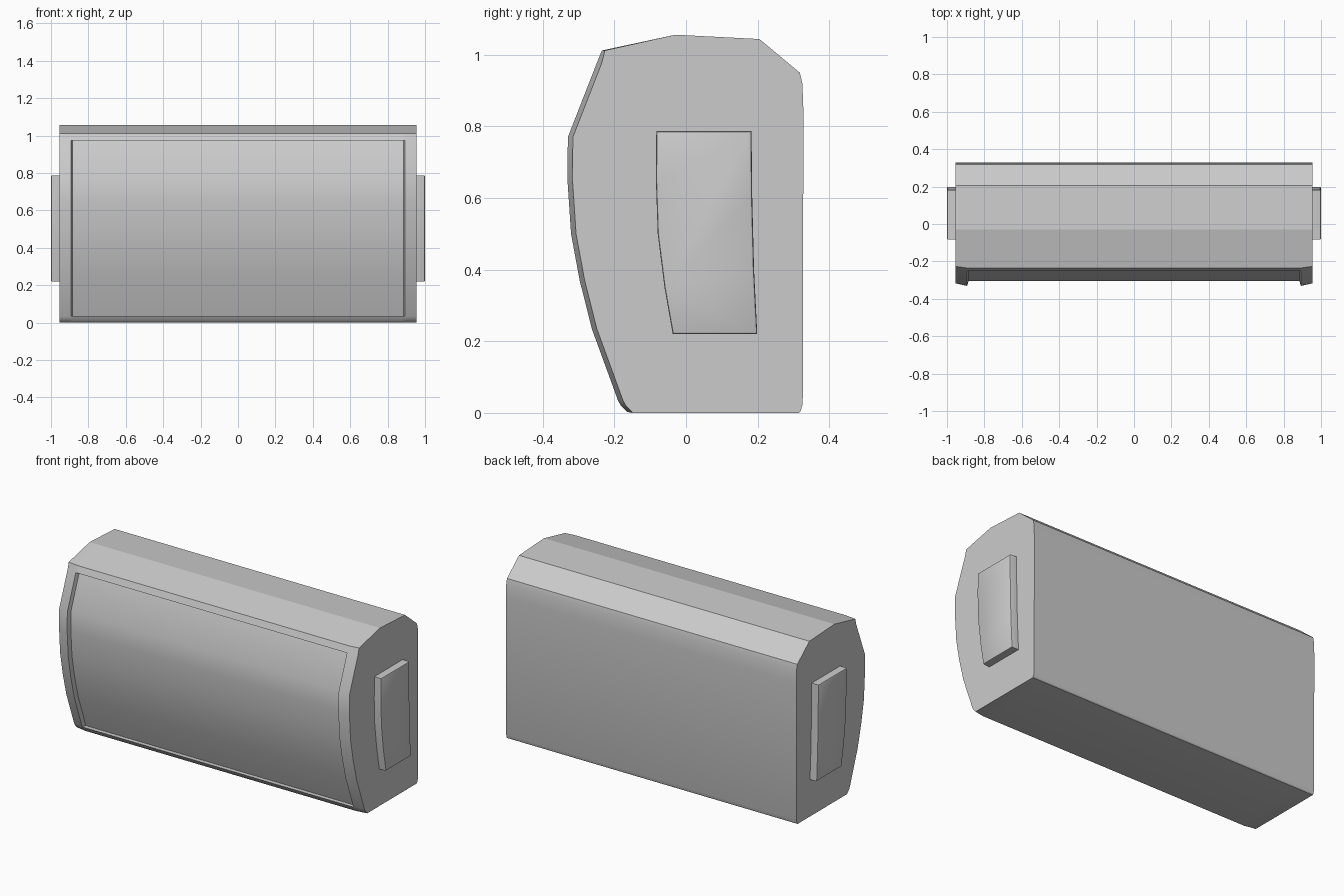
import bpy, bmesh, math

if "Cube" in bpy.data.objects:
    bpy.data.objects.remove(bpy.data.objects["Cube"])


def finish(bm, name, angle):
    bmesh.ops.remove_doubles(bm, verts=bm.verts, dist=0.0005)
    bmesh.ops.recalc_face_normals(bm, faces=bm.faces)
    me = bpy.data.meshes.new(name)
    bm.to_mesh(me)
    bm.free()
    ob = bpy.data.objects.new(name, me)
    bpy.context.collection.objects.link(ob)
    bpy.ops.object.select_all(action='DESELECT')
    ob.select_set(True)
    bpy.context.view_layer.objects.active = ob
    bpy.ops.object.shade_smooth_by_angle(angle=math.radians(angle))
    return ob


def loft(rings, sharp=()):
    """Skin a list of equal-length rings and cap both ends."""
    bm = bmesh.new()
    rows = [[bm.verts.new(p) for p in r] for r in rings]
    n = len(rows[0])
    for a, b in zip(rows, rows[1:]):
        for i in range(n):
            j = (i + 1) % n
            bm.faces.new((a[i], a[j], b[j], b[i]))
        for i in sharp:
            bm.edges.get((a[i], b[i])).smooth = False
    bm.faces.new(rows[0])
    bm.faces.new(rows[-1])
    return bm


# Body profile in (y, z): back and top, then the curved front, then the base
BACK = [(0.32, 0.005), (0.326, 0.025), (0.328, 0.84), (0.325, 0.92), (0.318, 0.95),
        (0.205, 1.044), (-0.03, 1.056), (-0.235, 1.012)]
FRONT = [(-0.25, 0.975), (-0.33, 0.77), (-0.331, 0.65), (-0.321, 0.50),
         (-0.297, 0.37), (-0.263, 0.235), (-0.19, 0.035)]
BASE = [(-0.182, 0.02), (-0.165, 0.003), (-0.15, 0), (0.315, 0)]


def body_ring(x, front_shift, depth):
    lip = [(y + front_shift, z) for y, z in FRONT]
    recess = [(y + depth, z) for y, z in lip]
    base = [(BASE[0][0] + front_shift, BASE[0][1]),
            (BASE[1][0] + front_shift, BASE[1][1])] + BASE[2:]
    top = BACK[:-1] + [(BACK[-1][0] + front_shift * 0.6, BACK[-1][1])]
    pts = top + [lip[0]] + recess + [lip[-1]] + base
    return [(x, y, z) for y, z in pts]


# Main body: sloping frame at both ends, recessed front panel between
half = [(0.955, 0.014, 0), (0.892, 0, 0), (0.885, 0, 0.025)]
stations = [(-x, s, d) for x, s, d in half] + half[::-1]
body = finish(loft([body_ring(*s) for s in stations], sharp=(5, 6, 7)), "body", 28)

# Raised side plates with a thin softened rim
PLATE = [(-0.083, 0.787), (0.183, 0.787), (0.185, 0.60), (0.19, 0.40), (0.199, 0.22),
         (-0.037, 0.22), (-0.06, 0.35), (-0.079, 0.50), (-0.084, 0.65)]


def plate_ring(x, inset):
    cy, cz = 0.055, 0.505
    return [(x, y - math.copysign(inset, y - cy),
             z - (math.copysign(inset, z - cz) if abs(z - cz) > 0.27 else 0))
            for y, z in PLATE]


for side, label in ((-1, "left"), (1, "right")):
    rings = [plate_ring(side * x, i)
             for x, i in ((0.94, 0), (0.992, 0), (0.9975, 0.002), (1.0, 0.007))]
    finish(loft(rings), label + "_side_plate", 30)
